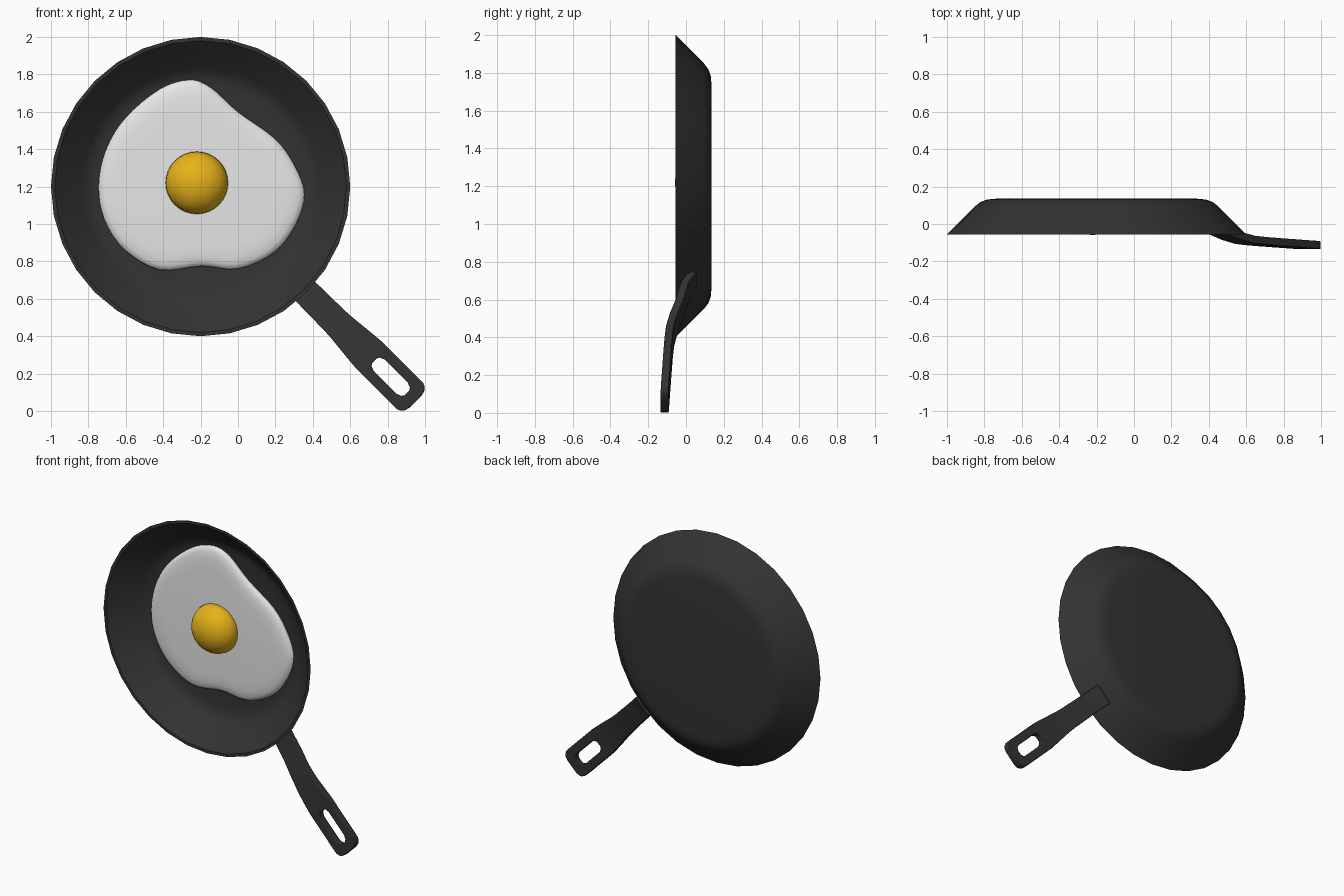
import bpy, bmesh, math
from mathutils import Vector, Matrix

if "Cube" in bpy.data.objects:
    bpy.data.objects.remove(bpy.data.objects["Cube"])

CX, CZ = -0.2, 1.2          # pan centre in the front view
S = math.sqrt(0.5)


def material(name, rgb):
    m = bpy.data.materials.new(name)
    m.diffuse_color = (*rgb, 1)
    m.use_nodes = True
    m.node_tree.nodes["Principled BSDF"].inputs["Base Color"].default_value = m.diffuse_color
    return m


black = material("black_iron", (0.033, 0.033, 0.033))
white = material("egg_white", (0.8, 0.8, 0.8))
yellow = material("yolk_yellow", (0.8, 0.45, 0.01))


def finish(name, bm, mat, angle):
    bmesh.ops.recalc_face_normals(bm, faces=bm.faces)
    me = bpy.data.meshes.new(name)
    bm.to_mesh(me)
    bm.free()
    me.materials.append(mat)
    ob = bpy.data.objects.new(name, me)
    bpy.context.collection.objects.link(ob)
    bpy.ops.object.select_all(action='DESELECT')
    ob.select_set(True)
    bpy.context.view_layer.objects.active = ob
    bpy.ops.object.shade_smooth_by_angle(angle=math.radians(angle))
    return ob


def stack_rings(outline, layers):
    """Skin scaled copies of an outline; scale 0 closes to a point."""
    bm = bmesh.new()
    n = len(outline)
    rings = []
    for k, y in layers:
        if k == 0:
            rings.append([bm.verts.new((CX, y, CZ))] * n)
        else:
            rings.append([bm.verts.new((CX + x * k, y, CZ + z * k)) for x, z in outline])
    for a, b in zip(rings, rings[1:]):
        for i in range(n):
            j = (i + 1) % n
            bm.faces.new(dict.fromkeys((a[i], a[j], b[j], b[i])))
    return bm


# Pan body: thin-walled revolved dish facing the front
circle = [(math.cos(i * math.tau / 32), math.sin(i * math.tau / 32)) for i in range(32)]
pan_profile = [(0, .135), (.54, .135), (.585, .131), (.62, .118), (.65, .095), (.8, -.055),
               (.78, -.055), (.635, .085), (.61, .103), (.58, .115), (.54, .12), (0, .12)]
finish("pan_body", stack_rings(circle, pan_profile), black, 40)

# Egg white: smooth closed blob with a rounded edge
blob = [(-.26, 1.77), (-.145, 1.73), (0, 1.6), (.2, 1.455), (.305, 1.31), (.355, 1.16),
        (.31, 1.0), (.195, .85), (0, .76), (-.195, .775), (-.42, .755), (-.605, .86),
        (-.715, 1.025), (-.745, 1.21), (-.705, 1.4), (-.6, 1.57), (-.42, 1.72)]
pts = [Vector((x - CX, z - CZ)) for x, z in blob]
outline = []
for i in range(len(pts)):
    a, b, c, d = (pts[(i + o) % len(pts)] for o in (-1, 0, 1, 2))
    for s in range(4):
        t = s / 4
        outline.append(0.5 * (2 * b + (c - a) * t + (2 * a - 5 * b + 4 * c - d) * t * t
                              + (3 * b - a - 3 * c + d) * t ** 3))
finish("egg_white", stack_rings(outline, [(0, .122), (.985, .122), (1, .108), (.985, .095),
                                          (.94, .085), (.86, .079), (.74, .076), (0, .075)]),
       white, 60)

# Yolk: dome with a shallow hidden underside
bm = bmesh.new()
bmesh.ops.create_uvsphere(bm, u_segments=32, v_segments=16, radius=0.167,
                          matrix=Matrix.Rotation(math.pi / 2, 4, 'X'))
for v in bm.verts:
    v.co.y *= 0.77 if v.co.y < 0 else 0.2
    v.co += Vector((-.22, .07, 1.22))
finish("egg_yolk", bm, yellow, 60)

# Handle: diagonal curved strip with a rounded hanging slot
heights = [(.71, .015), (.78, -.025), (.85, -.04), (.92, -.055), (1.02, -.085),
           (1.12, -.105), (1.2, -.112), (1.3, -.118), (1.65, -.136)]


def front_y(t):
    for (t0, y0), (t1, y1) in zip(heights, heights[1:]):
        if t <= t1:
            return y0 + (y1 - y0) * (t - t0) / (t1 - t0)
    return heights[-1][1]


# distance from pan centre, half width, half slot width
stations = [(.71, .072, .03), (.78, .073, .03), (.85, .074, .03), (.92, .075, .03),
            (1.02, .077, .03), (1.07, .08, .03), (1.12, .085, .03), (1.2, .093, .03),
            (1.28, .1, .02), (1.315, .1, .018), (1.325, .1, .032), (1.35, .1, .042),
            (1.525, .1, .042), (1.55, .1, .032), (1.56, .1, .018), (1.585, .099, .02),
            (1.603, .091, .02), (1.618, .075, .02), (1.626, .045, .02)]
bm = bmesh.new()
rows = []
for t, w, h in stations:
    rows.append([bm.verts.new((CX + S * (t + o), front_y(t), CZ - S * (t - o)))
                 for o in (-w, -h, h, w)])
for i, (a, b) in enumerate(zip(rows, rows[1:])):
    slot = 1.31 < stations[i][0] < 1.555
    for k in range(3):
        if not (slot and k == 1):
            bm.faces.new((a[k], a[k + 1], b[k + 1], b[k]))
ext = bmesh.ops.extrude_face_region(bm, geom=bm.faces[:], use_keep_orig=True)
bmesh.ops.translate(bm, vec=(0, .042, 0),
                    verts=[g for g in ext["geom"] if isinstance(g, bmesh.types.BMVert)])
handle = finish("pan_handle", bm, black, 40)
bev = handle.modifiers.new("soft_edges", 'BEVEL')
bev.width, bev.segments, bev.angle_limit = 0.005, 2, math.radians(50)
